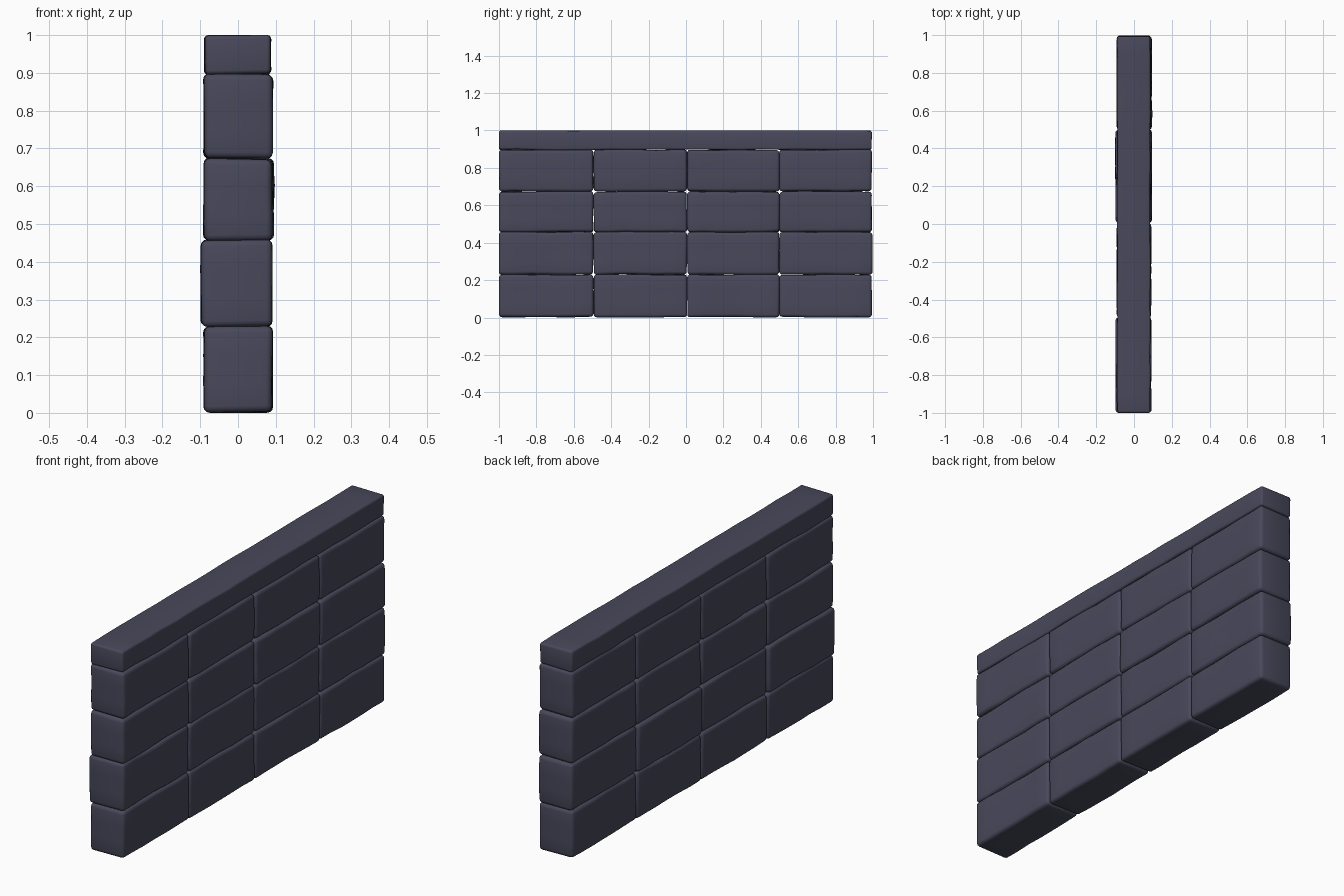
import bpy, bmesh, random
from mathutils import Vector, noise

if "Cube" in bpy.data.objects:
    bpy.data.objects.remove(bpy.data.objects["Cube"])

random.seed(4)

stone = bpy.data.materials.new("dark_slate_stone")
stone.diffuse_color = (0.065, 0.065, 0.105, 1)
stone.use_nodes = True
stone.node_tree.nodes["Principled BSDF"].inputs["Base Color"].default_value = stone.diffuse_color


def make_block(name, lo, hi, wobble, bevel, cuts):
    """Box sliced along its length and height, gently warped, with worn rounded edges."""
    lo, hi = Vector(lo), Vector(hi)
    bm = bmesh.new()
    bmesh.ops.create_cube(bm, size=1)
    for v in bm.verts:
        v.co = Vector([lo[i] + (v.co[i] + 0.5) * (hi[i] - lo[i]) for i in range(3)])
    for axis, n in ((1, cuts[0]), (2, cuts[1])):
        normal = Vector((0, axis == 1, axis == 2))
        for k in range(1, n):
            point = lo + (hi - lo) * (k / n)
            bmesh.ops.bisect_plane(bm, geom=bm.verts[:] + bm.edges[:] + bm.faces[:],
                                   plane_co=point, plane_no=normal)
    seed = Vector((random.uniform(0, 50), random.uniform(0, 50), random.uniform(0, 50)))
    for v in bm.verts:
        d = noise.noise_vector(v.co * 7 + seed) * wobble
        v.co += Vector((d.x * 0.8, d.y * 0.6, d.z))
        v.co.y = max(-1, min(1, v.co.y))
        v.co.z = max(0, min(1, v.co.z))
    edges = [e for e in bm.edges if e.calc_face_angle(0) > 0.8]
    bmesh.ops.bevel(bm, geom=edges, offset=bevel, offset_type='OFFSET', segments=3,
                    profile=0.5, affect='EDGES', clamp_overlap=True)
    bmesh.ops.recalc_face_normals(bm, faces=bm.faces[:])
    mesh = bpy.data.meshes.new(name)
    bm.to_mesh(mesh)
    bm.free()
    mesh.materials.append(stone)
    obj = bpy.data.objects.new(name, mesh)
    bpy.context.collection.objects.link(obj)
    bpy.ops.object.select_all(action='DESELECT')
    obj.select_set(True)
    bpy.context.view_layer.objects.active = obj
    bpy.ops.object.shade_smooth_by_angle(angle=0.7)
    return obj


# Four courses of four blocks
rows = [(0.002, 0.229), (0.230, 0.457), (0.457, 0.673), (0.674, 0.896)]
cols = [(-1.0, -0.496), (-0.493, 0.005), (0.007, 0.499), (0.499, 0.993)]
# Blocks that stand proud of a face: (row, column) -> (left shift, right shift)
proud = {(1, 2): (-0.008, 0), (1, 0): (-0.007, 0), (2, 3): (0, 0.004),
         (2, 2): (0, 0.004), (3, 0): (0, 0.001)}
for r, (z0, z1) in enumerate(rows):
    for c, (y0, y1) in enumerate(cols):
        dl, dr = proud.get((r, c), (0, 0))
        end = 0.004 if (c == 3 and r == 1) else 0
        make_block(f"wall_block_{r + 1}_{c + 1}",
                   (-0.090 + dl, y0, z0), (0.090 + dr, y1 + end, z1),
                   0.006, 0.016, (6, 3))

# Long coping stone along the top
make_block("coping_stone", (-0.088, -1.0, 0.897), (0.086, 0.993, 1.0), 0.005, 0.010, (20, 1))
